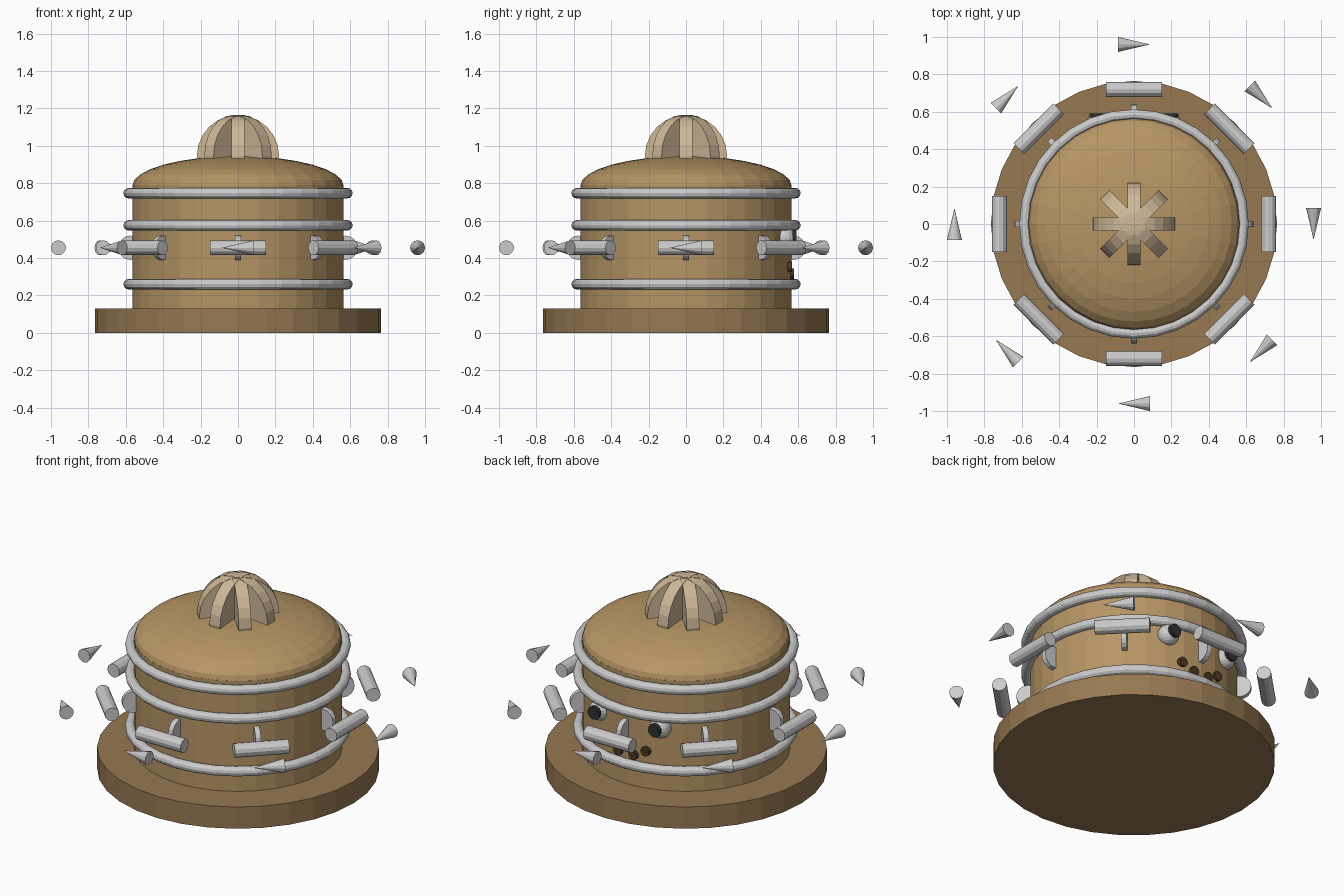
import bpy
from math import pi, sin, cos, radians

if "Cube" in bpy.data.objects:
    bpy.data.objects.remove(bpy.data.objects["Cube"])


def paint(name, rgb):
    m = bpy.data.materials.new(name)
    m.diffuse_color = (*rgb, 1)
    m.use_nodes = True
    m.node_tree.nodes["Principled BSDF"].inputs["Base Color"].default_value = m.diffuse_color
    return m


def finish(name, mat=None):
    ob = bpy.context.object
    ob.name = name
    if mat:
        ob.data.materials.append(mat)
    return ob


def cylinder(name, r, depth, loc, rot=(0, 0, 0), mat=None, sides=32):
    bpy.ops.mesh.primitive_cylinder_add(vertices=sides, radius=r, depth=depth, location=loc, rotation=rot)
    return finish(name, mat)


def sphere(name, r, loc, scale=(1, 1, 1), mat=None, seg=32, rings=16):
    bpy.ops.mesh.primitive_uv_sphere_add(segments=seg, ring_count=rings, radius=r, location=loc)
    ob = finish(name, mat)
    ob.scale = scale
    return ob


dark_tan = paint("dark_tan", (0.31, 0.19, 0.085))
tan = paint("tan", (0.47, 0.30, 0.13))
cream = paint("cream", (0.62, 0.48, 0.32))
white = paint("white", (0.8, 0.8, 0.8))
black = paint("black", (0.03, 0.03, 0.03))
brown = paint("brown", (0.07, 0.04, 0.015))

# Base, drum body and shallow dome
cylinder("base", 0.765, 0.13, (0, 0, 0.065), mat=dark_tan)
cylinder("body", 0.565, 0.67, (0, 0, 0.455), mat=tan)
sphere("dome", 0.565, (0, 0, 0.787), (1, 1, 0.28), tan)

# Knob made of four crossing discs
for i in range(4):
    cylinder(f"knob_disc_{i}", 0.22, 0.07, (0, 0, 0.945), (pi / 2, 0, i * pi / 4), cream, 24)

# Hoops around the body
for i, z in enumerate((0.26, 0.575, 0.747)):
    bpy.ops.mesh.primitive_torus_add(major_radius=0.585, minor_radius=0.028,
                                     major_segments=32, minor_segments=12, location=(0, 0, z))
    finish(f"hoop_{i}")

# Eight sets of mount disc, tangential tube and clockwise-pointing cone
for i in range(8):
    a = i * pi / 4

    def at(r):
        return (r * cos(a), r * sin(a), 0.455)
    cylinder(f"mount_{i}", 0.065, 0.03, at(0.575), (pi / 2, 0, a), sides=16)
    cylinder(f"tube_{i}", 0.04, 0.30, at(0.72), (pi / 2, 0, a), sides=12)
    bpy.ops.mesh.primitive_cone_add(vertices=12, radius1=0.04, radius2=0, depth=0.17,
                                    location=at(0.96), rotation=(pi / 2, 0, a + pi))
    cone = finish(f"cone_{i}")
    # local +z is turned to the clockwise tangent
    cone.rotation_euler = (pi / 2, 0, a)

# Face on the back: eyes and a curve of mouth buttons
for s in (-1, 1):
    sphere(f"eye_{s}", 0.06, (s * 0.2, 0.527, 0.505), mat=white, seg=16, rings=10)
    cylinder(f"pupil_{s}", 0.038, 0.03, (s * 0.2, 0.577, 0.508), (pi / 2, 0, 0), black, 16)
    for x, z in ((0.05, 0.317), (0.122, 0.353)):
        y = (0.565 ** 2 - x * x) ** 0.5
        cylinder(f"button_{s}_{x}", 0.028, 0.03, (s * x, y, z), (pi / 2, 0, 0), brown, 12)
